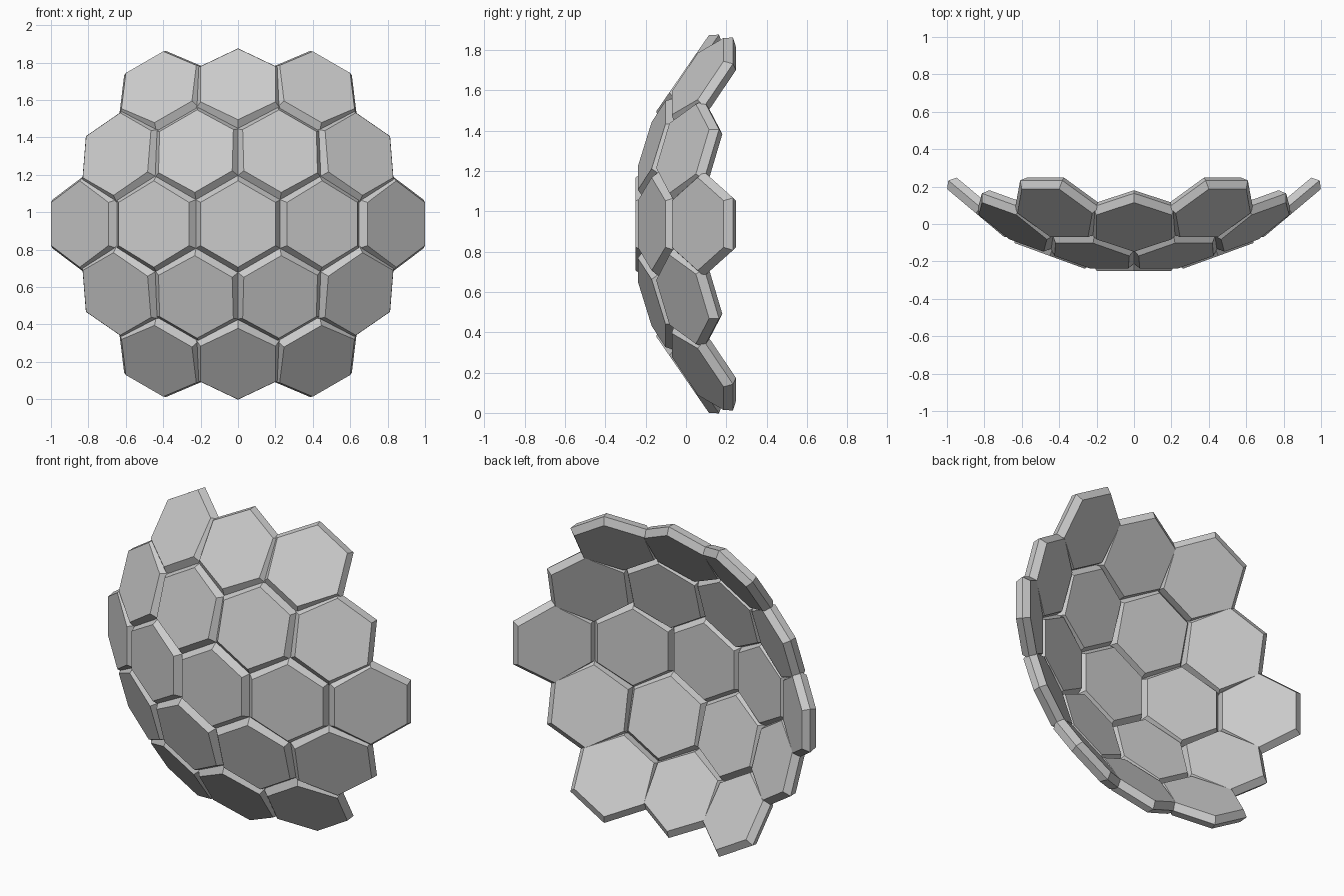
import bpy, bmesh
from math import sin, cos, pi, radians, sqrt
from mathutils import Vector, Quaternion

if "Cube" in bpy.data.objects:
    bpy.data.objects.remove(bpy.data.objects["Cube"])

R = 1.316            # dish radius at the tile front faces
STEP = radians(20)   # angle between neighbouring tiles
CENTRE = Vector((0, R - 0.25, 0.937))

# Tile profile: (depth behind front, flat-to-flat half width)
RINGS = [(0.0, 0.20), (0.04, 0.225), (0.08, 0.20)]


def hex_tile_mesh():
    bm = bmesh.new()
    rings = []
    for depth, apothem in RINGS:
        r = apothem / cos(pi / 6)
        rings.append([bm.verts.new((r * sin(i * pi / 3), depth, r * cos(i * pi / 3)))
                      for i in range(6)])
    bm.faces.new(rings[0])
    bm.faces.new(rings[-1])
    for a, b in zip(rings, rings[1:]):
        for i in range(6):
            j = (i + 1) % 6
            bm.faces.new((a[i], a[j], b[j], b[i]))
    bmesh.ops.recalc_face_normals(bm, faces=bm.faces)
    mesh = bpy.data.meshes.new("hex_tile")
    bm.to_mesh(mesh)
    bm.free()
    return mesh


# Nineteen tiles in rows of 3, 4, 5, 4, 3 wrapped over the sphere
tile = hex_tile_mesh()
front = Vector((0, -1, 0))
for row in range(-2, 3):
    count = 5 - abs(row)
    for k in range(count):
        flat = Vector((k - (count - 1) / 2, 0, row * sqrt(3) / 2))
        axis = front.cross(flat)
        rot = Quaternion(axis.normalized(), flat.length * STEP) if flat.length > 0.01 else Quaternion()
        obj = bpy.data.objects.new(f"hex_panel_row{row + 3}_{k + 1}", tile)
        obj.rotation_mode = 'QUATERNION'
        obj.rotation_quaternion = rot
        obj.location = CENTRE + (rot @ front) * R
        bpy.context.collection.objects.link(obj)
